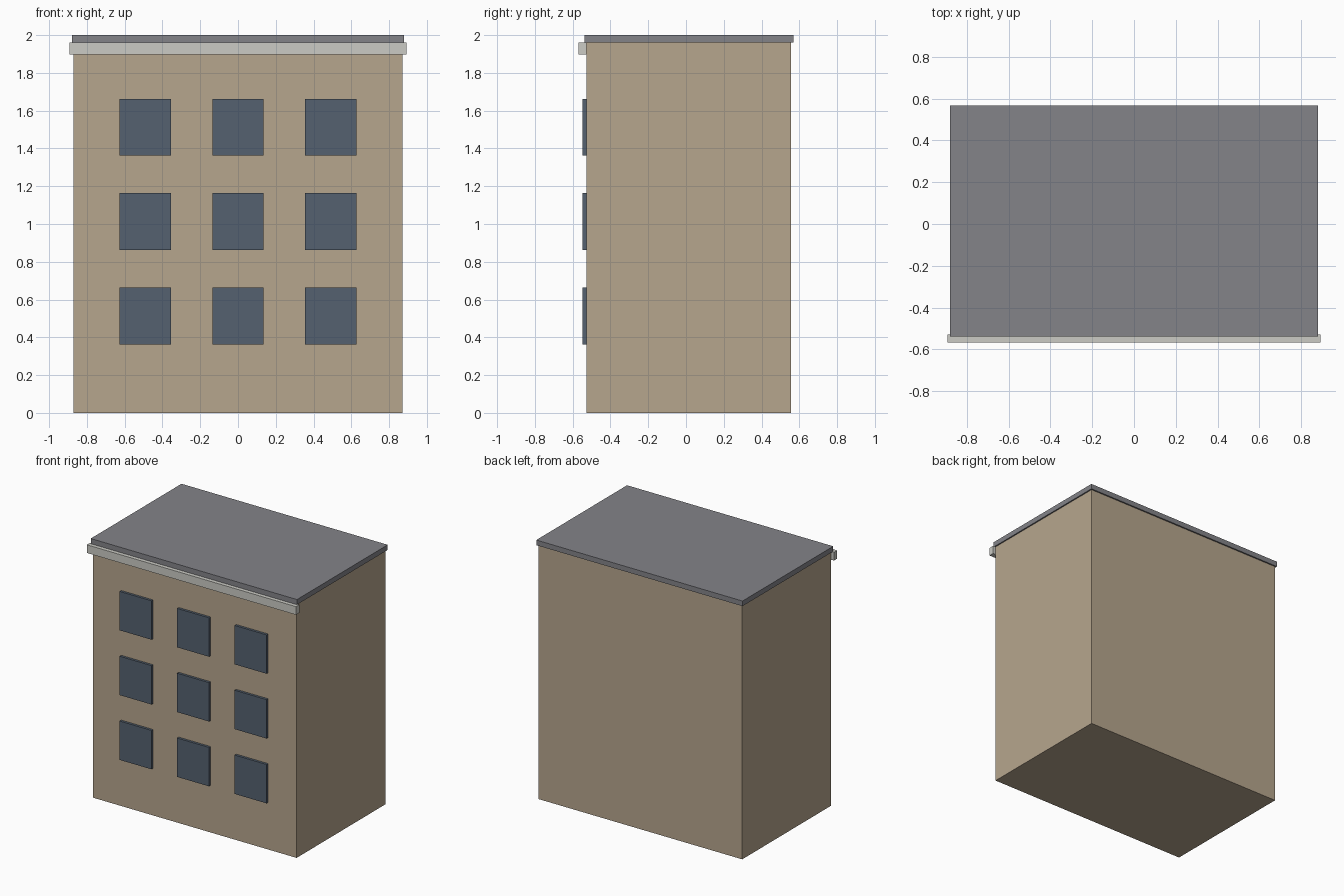
import bpy

if "Cube" in bpy.data.objects:
    bpy.data.objects.remove(bpy.data.objects["Cube"])


def material(name, rgb):
    mat = bpy.data.materials.new(name)
    mat.diffuse_color = (*rgb, 1)
    mat.use_nodes = True
    mat.node_tree.nodes["Principled BSDF"].inputs["Base Color"].default_value = mat.diffuse_color
    return mat


def box(name, lo, hi, mat):
    """Axis-aligned box between two corners."""
    bpy.ops.mesh.primitive_cube_add(
        size=1, location=[(a + b) / 2 for a, b in zip(lo, hi)])
    obj = bpy.context.object
    obj.name = name
    obj.scale = [b - a for a, b in zip(lo, hi)]
    bpy.ops.object.transform_apply(location=False, rotation=False, scale=True)
    obj.data.materials.append(mat)
    return obj


wall = material("wall_plaster", (0.47, 0.38, 0.27))
slate = material("roof_slate", (0.23, 0.23, 0.25))
stone = material("cornice_stone", (0.60, 0.60, 0.56))
glass = material("window_glass", (0.09, 0.12, 0.16))

FRONT = -0.528  # y of the front wall

# Main block, flat roof slab and front cornice
box("building_body", (-0.87, FRONT, 0), (0.87, 0.557, 1.96), wall)
box("roof_slab", (-0.88, -0.538, 1.96), (0.88, 0.568, 2.0), slate)
box("front_cornice", (-0.893, -0.568, 1.897), (0.893, FRONT, 1.96), stone)

# Three storeys of three windows
for row in range(3):
    for col in range(3):
        x = (col - 1) * 0.491
        z = 0.513 + row * 0.5
        box(f"window_{row + 1}_{col + 1}",
            (x - 0.136, FRONT - 0.019, z - 0.15),
            (x + 0.136, FRONT, z + 0.15), glass)
